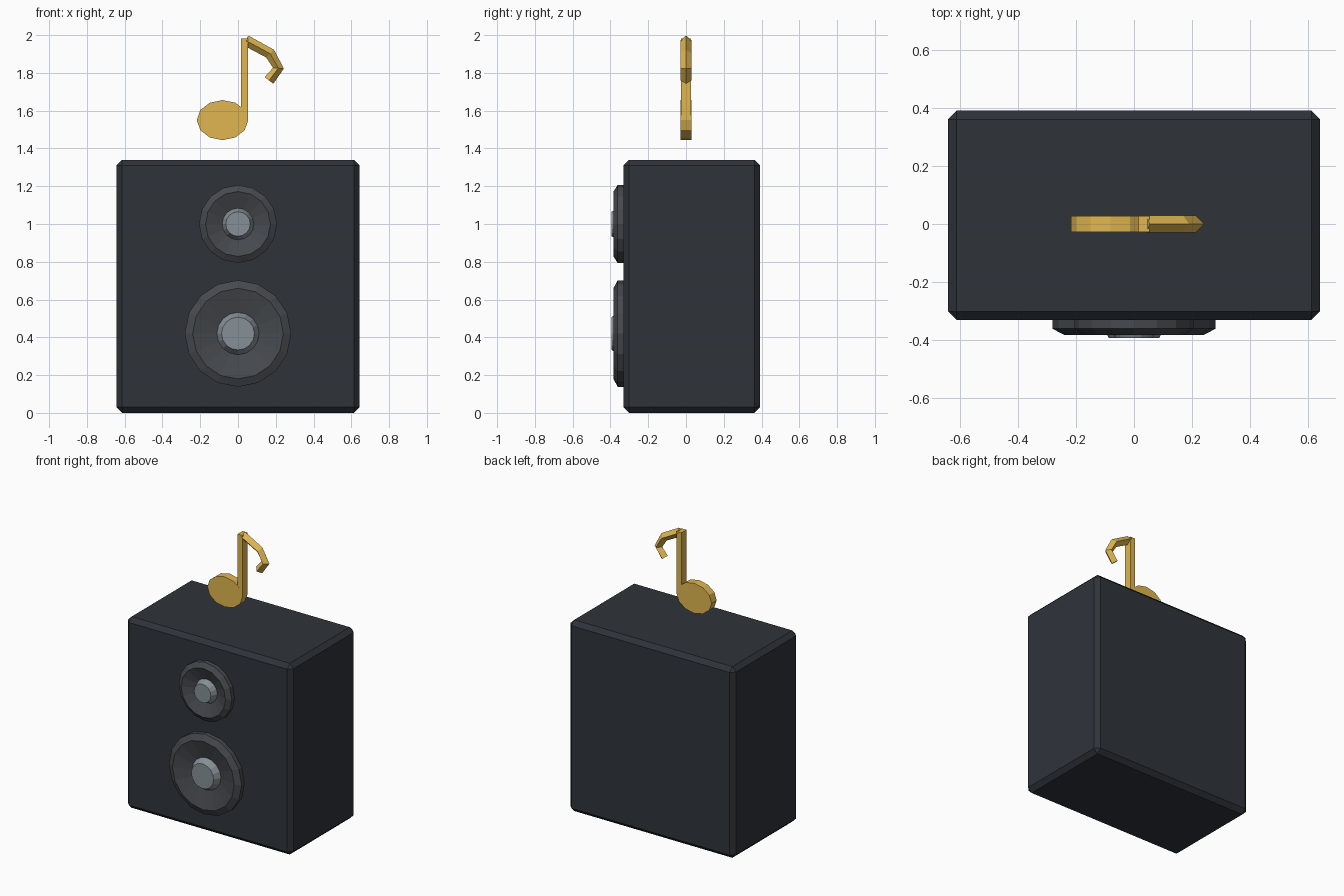
import bpy, bmesh
from math import pi, cos, sin

if "Cube" in bpy.data.objects:
    bpy.data.objects.remove(bpy.data.objects["Cube"])


def material(name, rgb):
    m = bpy.data.materials.new(name)
    m.diffuse_color = (*rgb, 1)
    m.use_nodes = True
    m.node_tree.nodes["Principled BSDF"].inputs["Base Color"].default_value = m.diffuse_color
    return m


DARK = material("cabinet_dark", (0.028, 0.033, 0.042))
GREY = material("cone_grey", (0.06, 0.066, 0.075))
SILVER = material("dome_silver", (0.24, 0.28, 0.31))
GOLD = material("note_gold", (0.75, 0.47, 0.08))


def finish(name, bm, mat):
    bmesh.ops.recalc_face_normals(bm, faces=bm.faces)
    me = bpy.data.meshes.new(name)
    bm.to_mesh(me)
    bm.free()
    me.materials.append(mat)
    ob = bpy.data.objects.new(name, me)
    bpy.context.collection.objects.link(ob)
    return ob


def box(name, x, y, z, mat, bevel=0):
    bm = bmesh.new()
    bmesh.ops.create_cube(bm, size=1)
    for v in bm.verts:
        v.co = [(a + b) / 2 + c * (b - a) for (a, b), c in zip((x, y, z), v.co)]
    if bevel:
        bmesh.ops.bevel(bm, geom=bm.edges[:], offset=bevel, segments=1, affect='EDGES')
    return finish(name, bm, mat)


def lathe(name, profile, z, mat, sides=16):
    """Closed turned solid about the y axis; profile is (radius, y) from back to front."""
    bm = bmesh.new()
    rings = [[bm.verts.new((r * cos(2 * pi * i / sides), y, z + r * sin(2 * pi * i / sides)))
              for i in range(sides)] for r, y in profile]
    for a, b in zip(rings, rings[1:]):
        for i in range(sides):
            j = (i + 1) % sides
            bm.faces.new((a[i], a[j], b[j], b[i]))
    bm.faces.new(rings[0])
    bm.faces.new(rings[-1])
    return finish(name, bm, mat)


# Cabinet with chamfered edges
box("cabinet", (-0.643, 0.643), (-0.332, 0.392), (0, 1.34), DARK, 0.03)

# Two drivers: a dished ring with a raised centre cap
for name, z, r, rim, cap, tip in (("woofer", 0.42, 0.282, 0.24, 0.112, 0.087),
                                  ("tweeter", 1.0, 0.206, 0.172, 0.084, 0.065)):
    lathe(name + "_cone", [(r, -0.328), (r, -0.362), (rim, -0.384), (cap * 0.95, -0.347)], z, GREY)
    lathe(name + "_cap", [(cap, -0.335), (cap, -0.350), (tip, -0.394)], z, SILVER)

# Music note: oval head and upright stem
head = lathe("note_head", [(1, 0.028), (1, -0.028)], 0, GOLD, 12)
for v in head.data.vertices:
    v.co = (-0.082 + v.co.x * 0.136, v.co.y, 1.55 + v.co.z * 0.106)
box("note_stem", (0.016, 0.054), (-0.0275, 0.0275), (1.55, 1.982), GOLD)

# Curved flag with a diamond cross-section
cu = bpy.data.curves.new("note_flag", 'CURVE')
cu.dimensions = '3D'
cu.bevel_depth = 0.029
cu.bevel_resolution = 0
cu.use_fill_caps = True
sp = cu.splines.new('POLY')
path = [(0.041, 1.972), (0.17, 1.902), (0.214, 1.825), (0.164, 1.76)]
sp.points.add(len(path) - 1)
for p, (x, z) in zip(sp.points, path):
    p.co = (x, 0, z, 1)
sp.use_smooth = False
cu.materials.append(GOLD)
bpy.context.collection.objects.link(bpy.data.objects.new("note_flag", cu))
